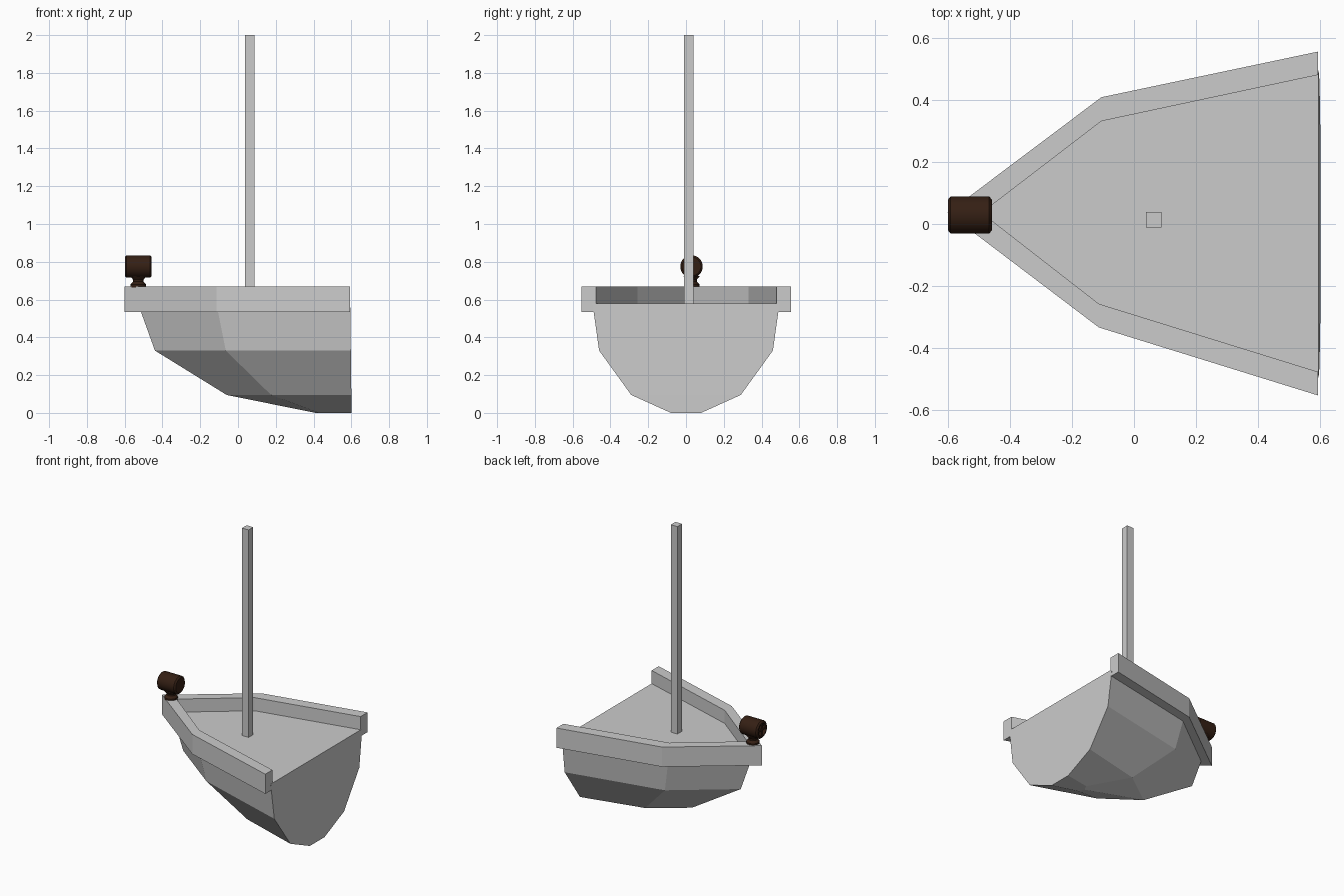
import bpy, bmesh, math
from mathutils import Matrix

if "Cube" in bpy.data.objects:
    bpy.data.objects.remove(bpy.data.objects["Cube"])


def make_object(name, verts, faces, mat=None):
    mesh = bpy.data.meshes.new(name)
    mesh.from_pydata(verts, [], faces)
    bm = bmesh.new()
    bm.from_mesh(mesh)
    bmesh.ops.recalc_face_normals(bm, faces=bm.faces)
    bm.to_mesh(mesh)
    bm.free()
    ob = bpy.data.objects.new(name, mesh)
    bpy.context.collection.objects.link(ob)
    if mat:
        mesh.materials.append(mat)
    return ob


def loft(name, rings, close_ends=True, mat=None):
    n = len(rings[0])
    verts = [v for r in rings for v in r]
    faces = []
    for i in range(len(rings) - 1):
        for j in range(n):
            k = (j + 1) % n
            faces.append((i*n + j, i*n + k, (i+1)*n + k, (i+1)*n + j))
    if close_ends:
        faces.append(tuple(range(n))[::-1])
        faces.append(tuple(range((len(rings)-1)*n, len(rings)*n)))
    return make_object(name, verts, faces, mat)


def lathe(name, profile, sides, matrix, mat):
    rings = [[matrix @ p for p in
              [Matrix.Rotation(2*math.pi*(j + 0.5)/sides, 4, 'Z') @ Matrix.Translation((r, 0, h))
               for j in range(sides)]] for r, h in profile]
    rings = [[tuple(m.to_translation()) for m in ring] for ring in rings]
    ob = loft(name, rings, True, mat)
    bpy.ops.object.select_all(action='DESELECT')
    ob.select_set(True)
    bpy.context.view_layer.objects.active = ob
    bpy.ops.object.shade_smooth_by_angle(angle=math.radians(35))
    return ob


BOW_Y = 0.036   # the bow sits slightly off centre

# hull levels: z, stern x, stern half width, knuckle x, knuckle half width, bow x
levels = [(0.0, 0.6, 0.08, 0.43, 0.04, 0.41),
          (0.095, 0.6, 0.29, 0.175, 0.17, -0.06),
          (0.33, 0.597, 0.46, -0.065, 0.285, -0.44),
          (0.58, 0.594, 0.495, -0.115, 0.315, -0.53)]
rings = []
for z, sx, sw, kx, kw, bx in levels:
    c = BOW_Y * min(1, z / 0.33 + 0.3)
    rings.append([(sx, -sw, z), (sx, sw, z), (kx, c + kw, z), (bx, c, z), (kx, c - kw, z)])
loft("hull", rings)

# open-backed rail around the deck
outer = [(0.593, 0.555), (-0.105, 0.408), (-0.6, BOW_Y), (-0.113, -0.333), (0.593, -0.552)]
inner = [(0.593, 0.48), (-0.105, 0.331), (-0.49, BOW_Y), (-0.113, -0.257), (0.593, -0.476)]
loft("deck_rail", [[(*o, 0.535), (*o, 0.67), (*i, 0.67), (*i, 0.535)]
                   for o, i in zip(outer, inner)])

# mast
loft("mast", [[(0.038, -0.011, z), (0.088, -0.011, z), (0.088, 0.039, z), (0.038, 0.039, z)]
              for z in (0.57, 2.0)])

# bow gun: waisted stand, barrel with recessed muzzle
brown = bpy.data.materials.new("dark_brown")
brown.diffuse_color = (0.035, 0.014, 0.007, 1)
brown.use_nodes = True
brown.node_tree.nodes["Principled BSDF"].inputs["Base Color"].default_value = brown.diffuse_color
lathe("gun_stand", [(0.042, 0.665), (0.042, 0.68), (0.028, 0.695), (0.028, 0.705), (0.045, 0.725)],
      16, Matrix.Translation((-0.528, 0.03, 0)), brown)
along_x = Matrix.Translation((-0.528, 0.029, 0.775)) @ Matrix.Rotation(-math.pi/2, 4, 'Y')
lathe("gun_barrel", [(0.05, -0.071), (0.06, -0.062), (0.06, 0.062), (0.05, 0.071),
                     (0.042, 0.071), (0.042, 0.05)], 20, along_x, brown)

# crossed bars inside the muzzle
for k in range(2):
    a, b = (0.042, 0.006) if k else (0.006, 0.042)
    loft("muzzle_bar", [[(x, 0.029 - a, 0.775 - b), (x, 0.029 + a, 0.775 - b),
                         (x, 0.029 + a, 0.775 + b), (x, 0.029 - a, 0.775 + b)]
                        for x in (-0.595, -0.575)], True, brown)
